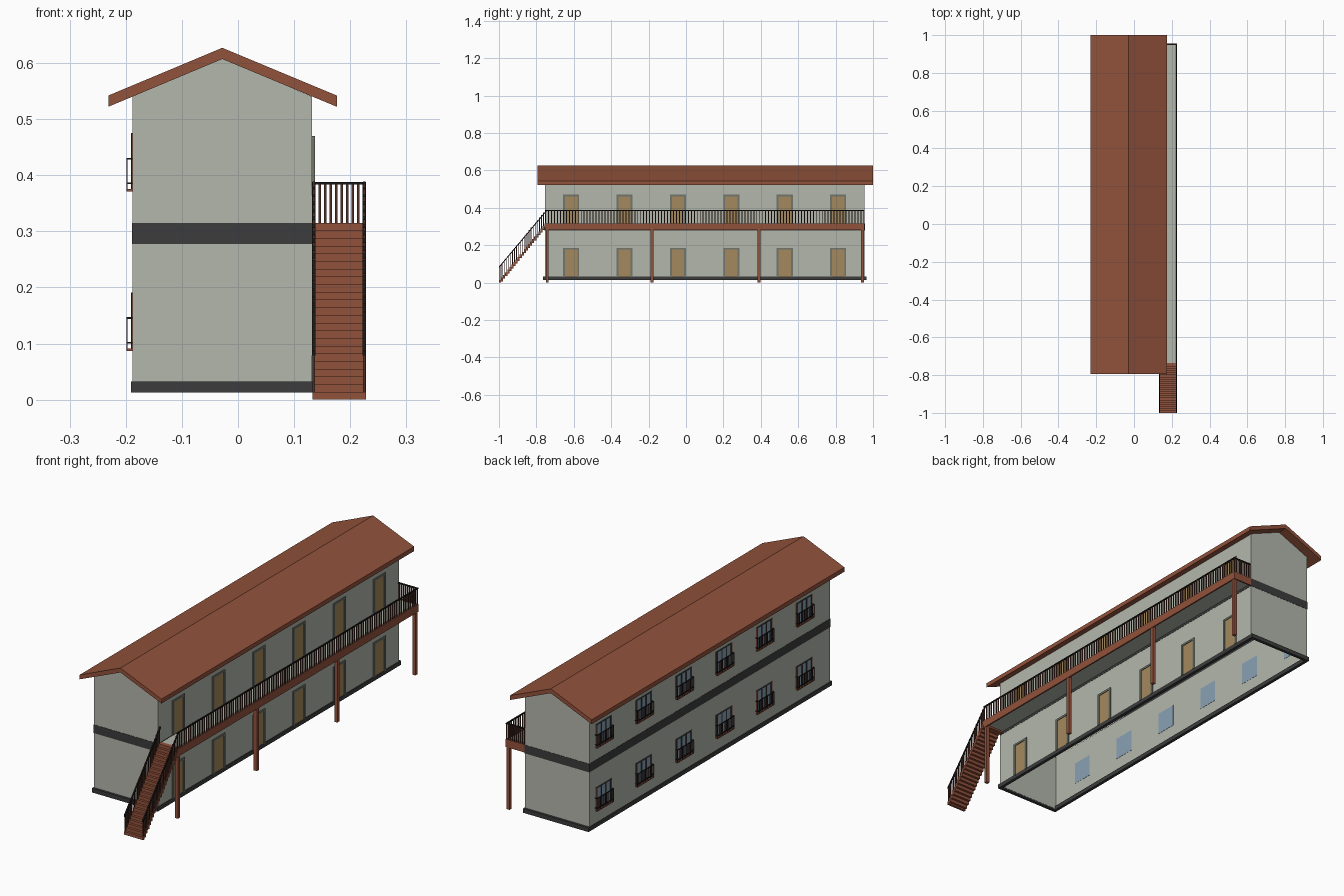
import bpy, bmesh, math
from mathutils import Vector

if "Cube" in bpy.data.objects:
    bpy.data.objects.remove(bpy.data.objects["Cube"])


def material(name, rgb):
    m = bpy.data.materials.new(name)
    m.diffuse_color = (*rgb, 1)
    m.use_nodes = True
    m.node_tree.nodes["Principled BSDF"].inputs["Base Color"].default_value = m.diffuse_color
    return m


WALL = material("plaster", (0.45, 0.475, 0.41))
BROWN = material("red_brown", (0.29, 0.085, 0.045))
DARK = material("charcoal", (0.045, 0.045, 0.045))
BLACK = material("black_metal", (0.01, 0.008, 0.008))
BALUSTER = material("dark_brown", (0.08, 0.03, 0.02))
DOOR = material("tan_wood", (0.37, 0.25, 0.11))
FRAME = material("grey_trim", (0.17, 0.18, 0.15))
GLASS = material("blue_glass", (0.25, 0.36, 0.46))


def finish(name, bm, mat):
    bmesh.ops.recalc_face_normals(bm, faces=bm.faces)
    me = bpy.data.meshes.new(name)
    bm.to_mesh(me)
    bm.free()
    me.materials.append(mat)
    ob = bpy.data.objects.new(name, me)
    bpy.context.collection.objects.link(ob)
    return ob


def boxes(name, items, mat):
    """One object from many (x0, x1, y0, y1, z0, z1) boxes."""
    bm = bmesh.new()
    for x0, x1, y0, y1, z0, z1 in items:
        vs = bmesh.ops.create_cube(bm, size=1)["verts"]
        for v in vs:
            v.co = Vector((x1 if v.co.x > 0 else x0,
                           y1 if v.co.y > 0 else y0,
                           z1 if v.co.z > 0 else z0))
    return finish(name, bm, mat)


def prism(name, profile, axis, a, b, mat):
    """Extrude a closed profile along x (points y,z) or y (points x,z)."""
    bm = bmesh.new()
    put = (lambda p, q, t: (t, p, q)) if axis == "x" else (lambda p, q, t: (p, t, q))
    face = bm.faces.new([bm.verts.new(put(p, q, a)) for p, q in profile])
    new = bmesh.ops.extrude_face_region(bm, geom=[face])["geom"]
    step = Vector(put(0, 0, b - a))
    for v in new:
        if isinstance(v, bmesh.types.BMVert):
            v.co += step
    return finish(name, bm, mat)


def ring(name, x0, x1, y0, y1, z0, z1, t, mat):
    return boxes(name, [(x0, x1, y0, y0 + t, z0, z1), (x0, x1, y1 - t, y1, z0, z1),
                        (x0, x0 + t, y0 + t, y1 - t, z0, z1),
                        (x1 - t, x1, y0 + t, y1 - t, z0, z1)], mat)


# Main dimensions
XL, XR, YF, YB = -0.188, 0.132, -0.755, 0.955
RIDGE, XO, DECK = -0.028, 0.228, 0.315
T = 0.005

# Walls: two long sides and two gable ends, hollow and open underneath
boxes("side_walls", [(XL, XL + T, YF, YB, 0.02, 0.539),
                     (XR - T, XR, YF, YB, 0.02, 0.539)], WALL)
gable = [(XL, 0.02), (XR, 0.02), (XR, 0.54), (RIDGE, 0.608), (XL, 0.54)]
prism("front_wall", gable, "y", YF, YF + T, WALL)
prism("back_wall", gable, "y", YB - T, YB, WALL)
ring("base_band", XL - 0.003, XR + 0.003, YF - 0.01, YB + 0.01, 0.013, 0.032, 0.014, DARK)
ring("floor_band", XL - 0.001, XR + 0.001, YF - 0.001, YB + 0.001, 0.277, DECK, 0.006, DARK)

# Gable roof
prism("roof", [(-0.231, 0.522), (RIDGE, 0.607), (0.176, 0.522), (0.176, 0.542),
               (RIDGE, 0.627), (-0.231, 0.542)], "y", -0.795, 1.0, BROWN)

# Doors on the right side, both storeys
doors, frames = [], []
for z in (0.03, DECK):
    for i in range(6):
        y, h = -0.614 + 0.2855 * i, 0.155
        doors.append((XR - T - 0.001, XR + 0.002, y - 0.033, y + 0.033, z, z + h - 0.009))
        frames += [(XR - 0.001, XR + 0.005, y + s - 0.005, y + s + 0.005, z, z + h)
                   for s in (-0.038, 0.038)]
        frames.append((XR - 0.001, XR + 0.005, y - 0.033, y + 0.033, z + h - 0.009, z + h))
boxes("doors", doors, DOOR)
boxes("door_frames", frames, FRAME)

# Windows with little balconies on the left side
glass, trim, shutters, ledges, rails, bars = [], [], [], [], [], []
for z in (0.088, 0.372):
    for i in range(6):
        y, w, h, x = -0.57 + 0.285 * i, 0.05, 0.103, XL - 0.011
        glass.append((XL - 0.001, XL + T + 0.001, y - w, y + w, z + 0.002, z + h))
        for s in (-w, -0.016, 0.016, w):
            trim.append((XL - 0.003, XL + 0.001, y + s - 0.003, y + s + 0.003, z, z + h))
        for q in (z, z + h - 0.005):
            trim.append((XL - 0.003, XL + 0.001, y - w, y + w, q, q + 0.005))
        for s in (-w - 0.005, w + 0.005):
            shutters.append((XL - 0.002, XL, y + s - 0.003, y + s + 0.003, z, z + h))
        b = w + 0.008
        ledges.append((x, XL, y - b, y + b, z - 0.001, z + 0.003))
        for q in (z + 0.012, z + 0.056):
            rails.append((x, x + 0.002, y - b, y + b, q, q + 0.003))
            rails += [(x, XL, y + s - 0.001, y + s + 0.001, q, q + 0.003) for s in (-b, b)]
        bars += [(x, x + 0.002, y - b + 2 * b * k / 10 - 0.0012,
                  y - b + 2 * b * k / 10 + 0.0012, z, z + 0.057) for k in range(11)]
boxes("window_glass", glass, GLASS)
boxes("window_frames", trim, DARK)
boxes("window_side_trim", shutters, BROWN)
boxes("balcony_ledges", ledges, BROWN)
boxes("balcony_rails", rails, BLACK)
boxes("balcony_bars", bars, BALUSTER)

# Gallery deck with brown fascia, landing and posts
boxes("deck_floor", [(XR, XO - 0.006, YF + 0.02, YB - 0.006, 0.288, 0.313)], WALL)
boxes("deck_fascia", [(XO - 0.007, XO, YF, YB, 0.28, DECK),
                      (XR, XO - 0.007, YB - 0.007, YB, 0.28, DECK),
                      (XR, XO - 0.007, YF, YF + 0.02, 0.28, DECK)], BROWN)
boxes("deck_posts", [(XO - 0.017, XO - 0.002, y - 0.0075, y + 0.0075, 0, 0.285)
                     for y in (-0.742, -0.182, 0.39, 0.944)], BROWN)

# Gallery railing
TOP = 0.388
n = 107
ys = [YF + 0.004 + (YB - YF - 0.008) * k / n for k in range(n + 1)]
xs = [XR + 0.004 + 0.0098 * k for k in range(10)]
boxes("gallery_balusters",
      [(XO - 0.005, XO - 0.001, y - 0.0025, y + 0.0025, DECK, TOP) for y in ys] +
      [(x - 0.002, x + 0.002, YB - 0.005, YB - 0.001, DECK, TOP) for x in xs], BALUSTER)
boxes("gallery_handrail", [(XO - 0.006, XO, YF, YB, TOP - 0.005, TOP),
                           (XR, XO - 0.006, YB - 0.007, YB, TOP - 0.005, TOP)], BLACK)

# Staircase: stepped profile above and below
N, Y0, Y1 = 23, -1.0, YF + 0.01
run, rise = (Y1 - Y0) / N, DECK / N
upper, lower = [], []
for k in range(N):
    y, z = Y0 + k * run, k * rise
    upper += [(y, z), (y, z + rise)]
    lower += [(y + run, max(0, z - 0.007)), (y + run, max(0, z - 0.007 + rise))]
lower[-1] = (Y1, DECK)
prism("stairs", upper + lower[::-1], "x", XR + 0.001, XO, BROWN)

# Sloping stair railings on both sides
lift = 0.073
for side, x in (("left", XR + 0.003), ("right", XO - 0.003)):
    a, b = Y0 + 0.001, Y1
    prism("stair_handrail_" + side,
          [(a, 0.079), (b, DECK + lift - 0.007), (b, DECK + lift), (a, 0.087)],
          "x", x - 0.003, x + 0.003, BLACK)
    boxes("stair_balusters_" + side,
          [(x - 0.002, x + 0.002, Y0 + (k + 0.5) * run - 0.002, Y0 + (k + 0.5) * run + 0.002,
            (k + 1) * rise - 0.003, (k + 0.5) * rise + lift + 0.008) for k in range(N)], BALUSTER)
